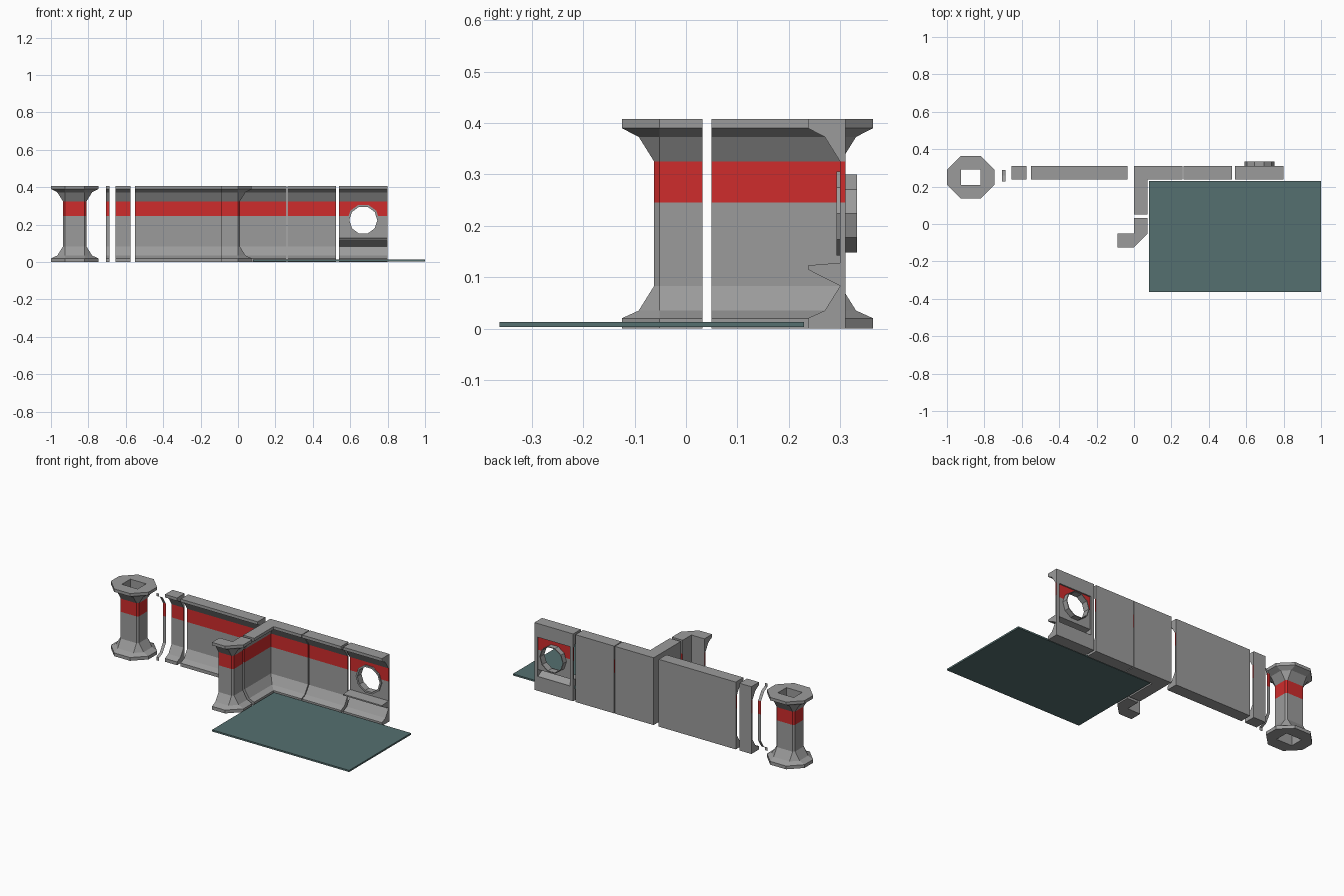
import bpy, bmesh, math
from mathutils import Vector

if "Cube" in bpy.data.objects:
    bpy.data.objects.remove(bpy.data.objects["Cube"])


def material(name, rgb):
    m = bpy.data.materials.new(name)
    m.diffuse_color = (*rgb, 1)
    m.use_nodes = True
    m.node_tree.nodes["Principled BSDF"].inputs["Base Color"].default_value = m.diffuse_color
    return m


GREY = material("wall_grey", (0.33, 0.33, 0.33))
RED = material("stripe_red", (0.62, 0.025, 0.025))
TEAL = material("floor_teal", (0.09, 0.16, 0.16))
BAND = (0.245, 0.325)

# wall moulding: (depth in front of the back plane, height)
LOW = [(.073, 0), (.073, .02), (.04, .035), (.01, .083)]
HIGH = [(.01, .245), (.01, .325), (.04, .373), (.073, .39), (.073, .408)]
SHELF = [(.073, .115), (.073, .123), (.01, .128)]
WALL = LOW + HIGH


def finish(name, bm, mats):
    bmesh.ops.remove_doubles(bm, verts=bm.verts, dist=1e-5)
    bmesh.ops.recalc_face_normals(bm, faces=bm.faces)
    me = bpy.data.meshes.new(name)
    bm.to_mesh(me)
    bm.free()
    for m in mats:
        me.materials.append(m)
    ob = bpy.data.objects.new(name, me)
    bpy.context.collection.objects.link(ob)
    return ob


def sweep(name, stations, profile=WALL, closed=False, sheet=False):
    """Carry the moulding along stations of (x, y, outward x, outward y)."""
    bm = bmesh.new()
    rings = []
    for x, y, ox, oy in stations:
        front = [bm.verts.new((x + ox * d, y + oy * d, z)) for d, z in profile]
        back = [bm.verts.new((x, y, z)) for d, z in profile]
        rings.append((front, back))
    n = len(profile)
    red = [BAND[0] - .001 < profile[i][1] and profile[i + 1][1] < BAND[1] + .001
           for i in range(n - 1)]
    pairs = list(zip(rings, rings[1:]))
    if closed:
        pairs.append((rings[-1], rings[0]))
    for (fa, ba), (fb, bb) in pairs:
        for i in range(n - 1):
            bm.faces.new((fa[i], fb[i], fb[i + 1], fa[i + 1])).material_index = int(red[i])
            if not sheet:
                bm.faces.new((bb[i], ba[i], ba[i + 1], bb[i + 1]))
        if not sheet:
            for i in (0, n - 1):
                bm.faces.new((fa[i], fb[i], bb[i], ba[i]))
    if not closed and not sheet:
        for f, b in (rings[0], rings[-1]):
            for i in range(n - 1):
                bm.faces.new((f[i], f[i + 1], b[i + 1], b[i])).material_index = int(red[i])
    return finish(name, bm, (GREY, RED))


def straight(name, x0, x1, y=.31, **kw):
    return sweep(name, [(x0, y, 0, -1), (x1, y, 0, -1)], **kw)


def prism(name, points, axis_vec):
    """Solid made by pushing a flat outline along a vector."""
    bm = bmesh.new()
    a = [bm.verts.new(p) for p in points]
    b = [bm.verts.new(Vector(p) + Vector(axis_vec)) for p in points]
    bm.faces.new(a)
    bm.faces.new(b[::-1])
    for i in range(len(a)):
        j = (i + 1) % len(a)
        bm.faces.new((a[i], b[i], b[j], a[j]))
    return finish(name, bm, (GREY,))


# straight wall pieces
straight("wall_trim_strip", -.706, -.687, y=.299, sheet=True)
straight("wall_short", -.656, -.575)
straight("wall_long", -.551, -.034)
straight("wall_medium", .265, .525)

# corners
sweep("inner_corner_wall", [(0, .05, 1, 0), (0, .31, 1, -1), (.26, .31, 0, -1)])
sweep("outer_corner_wall", [(-.087, -.052, 0, -1), (0, -.052, 0, -1),
                            (0, -.052, 1, 0), (0, .032, 1, 0)])

# free-standing post, hollow in the middle
cx, cy, hx, hy = -.873, .25, .053, .041
post = []
for sx, sy in ((-1, -1), (1, -1), (1, 1), (-1, 1)):
    vecs = [(sx, 0), (0, sy)] if sx == sy else [(0, sy), (sx, 0)]
    post += [(cx + sx * hx, cy + sy * hy, *v) for v in vecs]
sweep("octagonal_post", post, closed=True)

# window wall: shelf in the moulding, pocket in the back, round opening
window = straight("window_wall", .54, .80, profile=LOW + SHELF + HIGH)
WX, WZ, SIDES = .67, .224, 10


def circle(r, y):
    return [(WX + r * math.cos(2 * math.pi * i / SIDES), y,
             WZ + r * math.sin(2 * math.pi * i / SIDES)) for i in range(SIDES)]


pocket = [(.33, .087), (.302, .087), (.245, .117), (.302, .125),
          (.302, .245), (.302, .325), (.33, .325)]
cutters = [prism("pocket_cutter", [(.56, y, z) for y, z in pocket], (.22, 0, 0)),
           prism("opening_cutter", circle(.079, .26), (0, .1, 0))]
bpy.context.view_layer.objects.active = window
for c in cutters:
    mod = window.modifiers.new("cut", 'BOOLEAN')
    mod.operation, mod.solver, mod.object = 'DIFFERENCE', 'EXACT', c
    bpy.ops.object.modifier_apply(modifier=mod.name)
for c in cutters:
    bpy.data.objects.remove(c)
for p in window.data.polygons:  # stripe on both sides of the thin panel
    if abs(p.normal.y) > .9 and .295 < p.center.y < .305:
        p.material_index = int(BAND[0] < p.center.z < BAND[1])

# window ring with a front flange
bm = bmesh.new()
outline = [(.086, .293), (.086, .301), (.080, .302), (.080, .333), (.075, .333), (.075, .293)]
loops = [[bm.verts.new(p) for p in circle(r, y)] for r, y in outline]
for a, b in zip(loops, loops[1:] + loops[:1]):
    for i in range(SIDES):
        j = (i + 1) % SIDES
        bm.faces.new((a[i], a[j], b[j], b[i]))
finish("window_ring", bm, (GREY,))

# floor plate
floor = prism("floor_plate", [(.08, -.363, .003), (1, -.363, .003),
                              (1, .23, .003), (.08, .23, .003)], (0, 0, .01))
floor.data.materials[0] = TEAL
